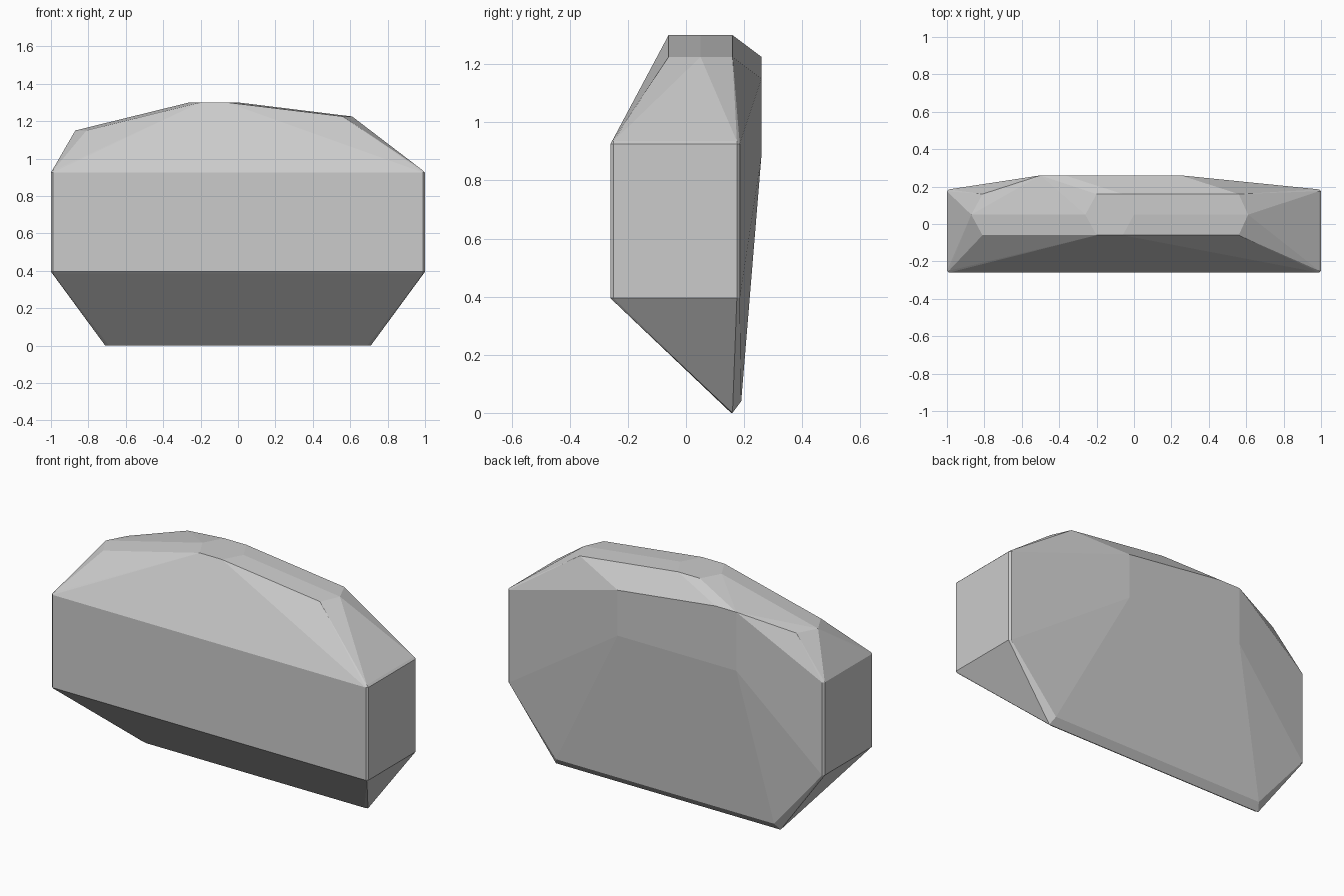
import bpy
import bmesh
import math

if "Cube" in bpy.data.objects:
    bpy.data.objects.remove(bpy.data.objects["Cube"], do_unlink=True)

# Stone colour
stone = bpy.data.materials.new("stone grey")
stone.use_nodes = True
grey = (0.6, 0.6, 0.6, 1)
stone.diffuse_color = grey
stone.node_tree.nodes["Principled BSDF"].inputs["Base Color"].default_value = grey

points = []

# Worn upright corners of the block, each softened in three directions
soft = 0.01
for side in (-1, 1):
    for y, dy in ((-0.26, soft), (0.185, -soft)):
        for z, dz in ((0.385, soft), (0.935, -soft)):
            points += [(side, y + dy, z + dz),
                       (side * (1 - soft), y, z + dz),
                       (side * (1 - soft), y + dy, z)]
    # Narrow foot at the back
    points += [(side * 0.71, 0.16, 0), (side * 0.69, 0.155, 0), (side * 0.69, 0.19, 0.04)]

# Faceted crest: middle point and the two points beside it at each station
for x_mid, x_side, z in ((-0.87, -0.81, 1.15), (-0.26, -0.2, 1.3),
                         (0, -0.06, 1.3), (0.61, 0.56, 1.225)):
    points += [(x_mid, 0.05, z), (x_side, -0.06, z), (x_side, 0.16, z)]

# Bulge on the back
points += [(x, 0.26, z) for x, z in ((-0.5, 1.225), (-0.37, 1.225), (0.25, 1.15),
                                     (-0.5, 0.89), (0.25, 0.89))]

# Boulder: one solid wrapped around all the points
bm = bmesh.new()
for p in points:
    bm.verts.new(p)
hull = bmesh.ops.convex_hull(bm, input=bm.verts)
loose = [v for v in bm.verts if not v.link_faces]
bmesh.ops.delete(bm, geom=loose, context='VERTS')
bmesh.ops.dissolve_limit(bm, angle_limit=math.radians(1), verts=bm.verts, edges=bm.edges)
bmesh.ops.recalc_face_normals(bm, faces=bm.faces)
mesh = bpy.data.meshes.new("boulder")
bm.to_mesh(mesh)
bm.free()
mesh.materials.append(stone)
boulder = bpy.data.objects.new("boulder", mesh)
bpy.context.collection.objects.link(boulder)
